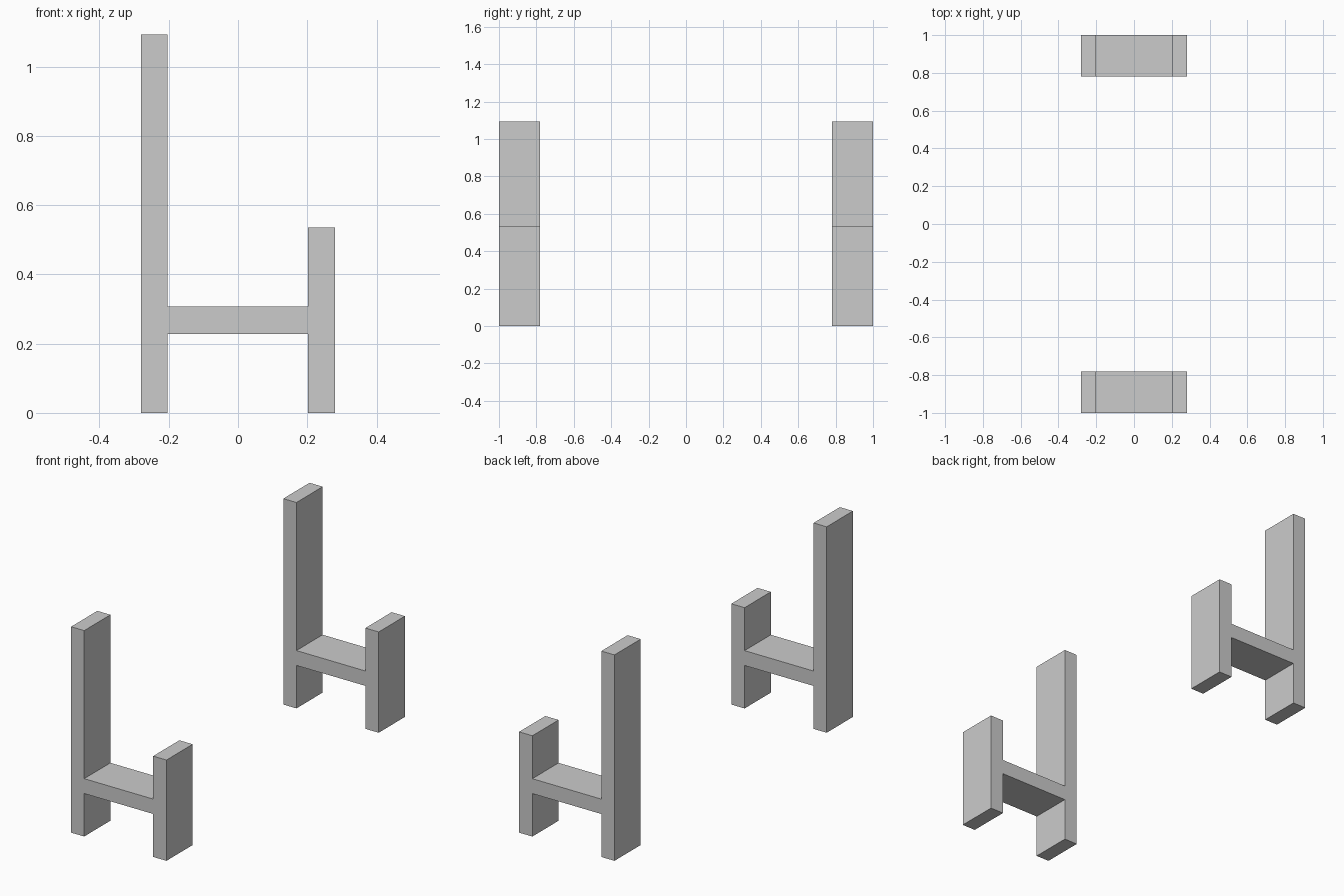
import bpy, bmesh

if "Cube" in bpy.data.objects:
    bpy.data.objects.remove(bpy.data.objects["Cube"])

# H-shaped side profile (x, z): tall back post, seat rail, short front post
X0, X1, X2, X3 = -0.28, -0.203, 0.202, 0.28
RAIL_LOW, RAIL_TOP = 0.228, 0.307
TALL, SHORT = 1.093, 0.535
PROFILE = [(X0, 0), (X1, 0), (X1, RAIL_LOW), (X2, RAIL_LOW), (X2, 0), (X3, 0),
           (X3, SHORT), (X2, SHORT), (X2, RAIL_TOP), (X1, RAIL_TOP), (X1, TALL), (X0, TALL)]


def side_frame(name, y0, y1):
    """Extrude the profile from y0 to y1."""
    bm = bmesh.new()
    face = bm.faces.new([bm.verts.new((x, y0, z)) for x, z in PROFILE])
    ext = bmesh.ops.extrude_face_region(bm, geom=[face], use_keep_orig=True)
    moved = [g for g in ext["geom"] if isinstance(g, bmesh.types.BMVert)]
    bmesh.ops.translate(bm, verts=moved, vec=(0, y1 - y0, 0))
    bmesh.ops.recalc_face_normals(bm, faces=bm.faces)
    mesh = bpy.data.meshes.new(name)
    bm.to_mesh(mesh)
    bm.free()
    obj = bpy.data.objects.new(name, mesh)
    bpy.context.collection.objects.link(obj)


# Matching frames at the two ends
side_frame("front_side_frame", -1.0, -0.78)
side_frame("back_side_frame", 0.78, 1.0)
